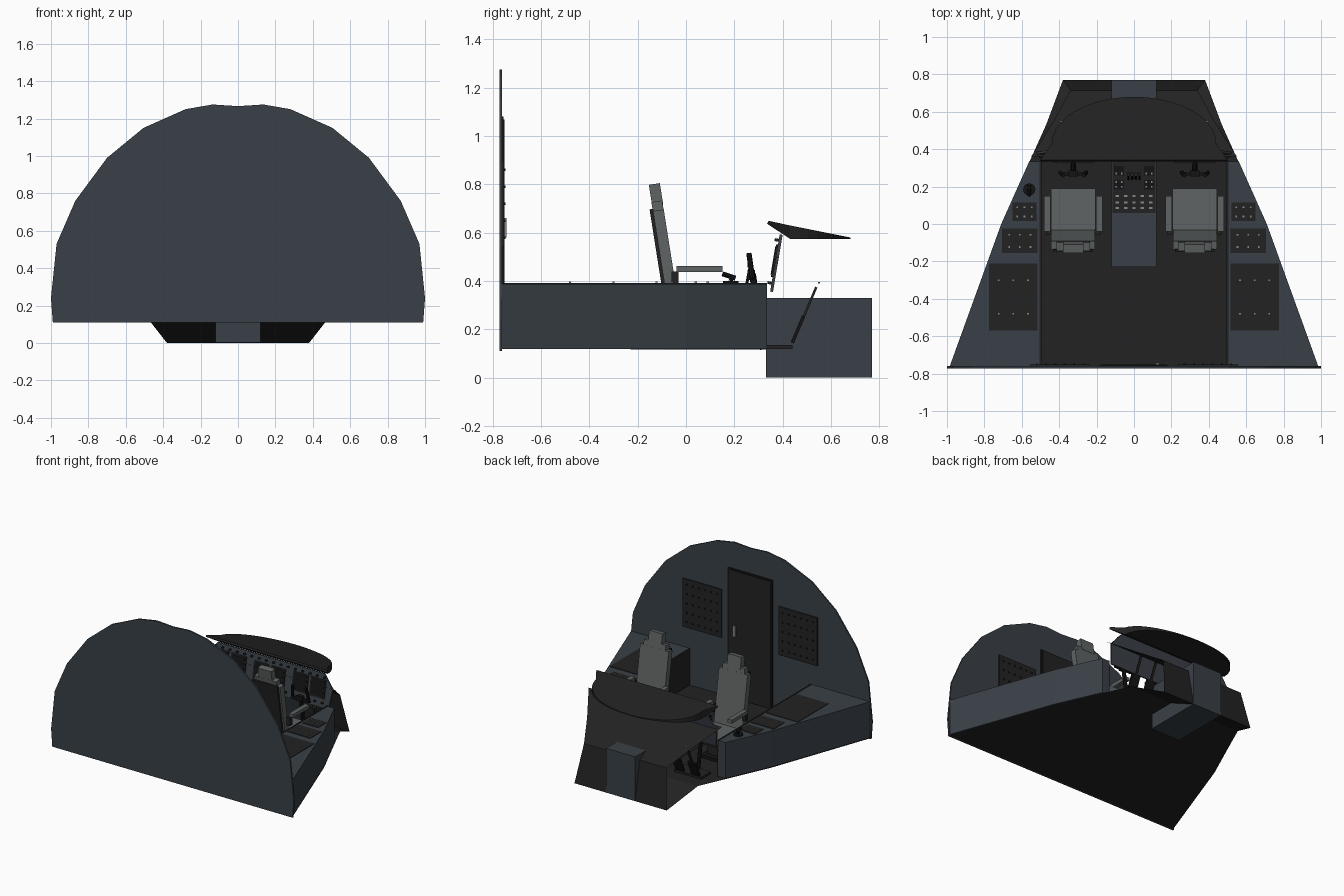
import bpy
import bmesh
from math import radians, cos, sin, pi
from mathutils import Matrix, Vector

cube = bpy.data.objects.get("Cube")
if cube:
    bpy.data.objects.remove(cube)


def material(name, r, g, b):
    m = bpy.data.materials.new(name)
    m.use_nodes = True
    m.diffuse_color = (r, g, b, 1)
    m.node_tree.nodes["Principled BSDF"].inputs["Base Color"].default_value = (r, g, b, 1)
    return m


SLATE = material("slate_blue", .041, .051, .063)
DARK = material("charcoal", .016, .016, .016)
BLACK = material("black", .007, .007, .007)
SEAT = material("seat_grey", .115, .125, .125)
KNOB = material("knob_grey", .25, .25, .25)
SIDES = (("left", 1), ("right", -1))


def finish(name, bm, mat, loc=(0, 0, 0), tilt=0):
    bmesh.ops.recalc_face_normals(bm, faces=bm.faces)
    mesh = bpy.data.meshes.new(name)
    bm.to_mesh(mesh)
    bm.free()
    mesh.materials.append(mat)
    ob = bpy.data.objects.new(name, mesh)
    ob.location = loc
    ob.rotation_euler.x = radians(tilt)
    bpy.context.collection.objects.link(ob)
    return ob


def boxes(name, centres, size, mat, tilt=0, loc=(0, 0, 0)):
    """Equal boxes joined into one object."""
    bm = bmesh.new()
    for c in centres:
        bmesh.ops.create_cube(bm, size=1, matrix=Matrix.Translation(c) @ Matrix.Diagonal((*size, 1)))
    return finish(name, bm, mat, loc, tilt)


def box(name, loc, size, mat, tilt=0):
    return boxes(name, [(0, 0, 0)], size, mat, tilt, loc)


def span(name, x, y, z, mat):
    """Box given by its ranges."""
    r = (x, y, z)
    return box(name, [(a + b) / 2 for a, b in r], [abs(b - a) for a, b in r], mat)


def prism(name, outline, offset, mat):
    """Polygon extruded along an offset."""
    bm = bmesh.new()
    face = bm.faces.new([bm.verts.new(p) for p in outline])
    new = bmesh.ops.extrude_face_region(bm, geom=[face])["geom"]
    bmesh.ops.translate(bm, vec=offset, verts=[v for v in new if isinstance(v, bmesh.types.BMVert)])
    return finish(name, bm, mat)


def strip(name, rows, mat):
    """Sheet lofted through symmetric rows of (half width, y, z)."""
    bm = bmesh.new()
    pairs = [[bm.verts.new((s * w, y, z)) for s in (1, -1)] for w, y, z in rows]
    for (a, b), (c, d) in zip(pairs, pairs[1:]):
        bm.faces.new((a, b, d, c))
    return finish(name, bm, mat)


def rod(name, a, b, radius, mat, sides=8):
    a, b = Vector(a), Vector(b)
    bm = bmesh.new()
    turn = (b - a).to_track_quat('Z', 'Y').to_matrix().to_4x4()
    bmesh.ops.create_cone(bm, cap_ends=True, segments=sides, radius1=radius, radius2=radius,
                          depth=(b - a).length, matrix=Matrix.Translation((a + b) / 2) @ turn)
    return finish(name, bm, mat)


def grid(xs, ys, z):
    return [(x, y, z) for x in xs for y in ys]


# Rear bulkhead with door and breaker panels
half = [(.99, .11), (1, .24), (.97, .53), (.87, .76), (.7, .99), (.505, 1.15), (.28, 1.25), (.135, 1.275)]
arch = half + [(0, 1.266)] + [(-x, z) for x, z in reversed(half)]
prism("rear_bulkhead", [(x, -.772, z) for x, z in arch], (0, .012, 0), SLATE)
span("door_frame", (-.185, .185), (-.76, -.755), (.12, 1.08), BLACK)
span("door", (-.172, .172), (-.757, -.75), (.12, 1.068), DARK)
span("door_handle", (.115, .135), (-.75, -.742), (.58, .66), KNOB)
for side, s in SIDES:
    span(side + "_breaker_panel", (s * .235, s * .555), (-.76, -.752), (.54, .9), DARK)
    boxes(side + "_breakers", [(s * (.27 + .05 * i), -.75, .58 + .07 * j) for i in range(6) for j in range(5)],
          (.01, .008, .01), BLACK)

# Floor, footwell ramp and nose skin
strip("floor", [(.985, -.76, .115), (.71, 0, .115), (.56, .33, .115), (.47, .53, .115), (.38, .77, 0)], DARK)
strip("nose_front", [(.38, .77, 0), (.34, .715, .285)], DARK)
strip("nose_hood", [(.34, .715, .285), (.43, .55, .39), (.55, .36, .51)], DARK)
boxes("hood_fasteners", [(-.39, .55, .393), (.39, .55, .393)], (.008, .008, .006), KNOB)
span("nose_centre_box", (-.12, .12), (.33, .77), (.002, .33), SLATE)

# Side consoles with inset control plates
for side, s in SIDES:
    outline = [(.5, -.76), (.985, -.76), (.71, 0), (.56, .335), (.5, .335)]
    prism(side + "_console", [(s * x, y, .12) for x, y in outline], (0, 0, .268), SLATE)
    span(side + "_console_trim", (s * .495, s * .505), (-.755, .335), (.12, .391), DARK)
    plates = [("aft", .515, .775, -.57, -.21), ("middle", .515, .705, -.155, -.025), ("forward", .52, .65, .015, .115)]
    for part, x0, x1, y0, y1 in plates:
        w, d = x1 - x0, y1 - y0
        span(f"{side}_{part}_plate", (s * x0, s * x1), (y0, y1), (.386, .392), DARK)
        boxes(f"{side}_{part}_knobs", grid([s * (x0 + w * k) for k in (.2, .5, .8)], [y0 + d * .25, y0 + d * .75], .394),
              (.009, .009, .008), KNOB)

# Steering tiller on one console
rod("tiller_base", (-.56, .185, .388), (-.56, .185, .4), .033, BLACK, 12)
rod("tiller_stem", (-.56, .185, .4), (-.56, .195, .425), .009, BLACK)
rod("tiller_grip", (-.56, .15, .43), (-.56, .205, .412), .01, BLACK)

# Centre pedestal with levers
span("pedestal", (-.12, .12), (-.23, .335), (.118, .33), SLATE)
span("pedestal_plate", (-.115, .115), (.06, .335), (.33, .337), DARK)
boxes("pedestal_keys", grid([-.09, -.045, 0, .045, .09], [.085, .115, .15], .34), (.018, .01, .008), KNOB)
boxes("pedestal_displays", grid([-.08, .08], [.21, .285], .338), (.055, .05, .006), BLACK)
boxes("pedestal_switches", grid([-.095, -.065, .065, .095], [.2, .225, .27], .342), (.009, .009, .008), KNOB)
for i, x in enumerate((-.03, -.01, .01, .03)):
    rod(f"thrust_lever_{i + 1}", (x, .24, .33), (x, .265, .46), .006, BLACK)
    box(f"thrust_lever_grip_{i + 1}", (x, .265, .465), (.016, .02, .018), DARK)

# Instrument panel, built upright around its centre and leaned forward
LEAN, MID = -9.5, (0, .367, .47)
prism_half = [(.5, -.115), (.52, .03), (.44, .125)]
panel = prism("instrument_panel", [(x, 0, z) for x, z in prism_half + [(-x, z) for x, z in reversed(prism_half)]],
              (0, .012, 0), SLATE)
panel.location = MID
panel.rotation_euler.x = radians(LEAN)
screens = [(s * x, -.003, .015) for s in (1, -1) for x in (.4, .255)]
boxes("flight_displays", screens, (.125, .008, .135), DARK, LEAN, MID)
boxes("flight_screens", [(x, -.008, z) for x, y, z in screens], (.105, .004, .115), BLACK, LEAN, MID)
boxes("engine_displays", [(-.07, -.003, .01), (.07, -.003, .01)], (.12, .008, .13), DARK, LEAN, MID)
boxes("engine_screens", [(-.07, -.008, .01), (.07, -.008, .01)], (.1, .004, .11), BLACK, LEAN, MID)
boxes("panel_knobs", [(-.45 + .06 * i, -.008, z) for i in range(16) for z in (-.08, .1)], (.012, .018, .012), DARK, LEAN, MID)

# Glareshield: half ellipse with a flat base and a sloping top
bm = bmesh.new()
arc = [(.44 * cos(pi * i / 20), .43 + .25 * sin(pi * i / 20)) for i in range(21)]
low = [bm.verts.new((x, y, .575)) for x, y in arc]
top = [bm.verts.new((x, y, .58 + (.68 - y) * .2)) for x, y in arc]
back = [bm.verts.new((s * .5, y, z)) for s in (1, -1) for y, z in ((.335, .637), (.342, .649))]
for i in range(20):
    bm.faces.new((low[i], low[i + 1], top[i + 1], top[i]))
bm.faces.new(low)
bm.faces.new(top + [back[3], back[1]])
bm.faces.new([low[0], low[-1], back[2], back[0]])
bm.faces.new([back[0], back[1], back[3], back[2]])
bm.faces.new([low[0], top[0], back[1], back[0]])
bm.faces.new([low[-1], top[-1], back[3], back[2]])
finish("glareshield", bm, DARK)

# Seats, control columns and pedals, one set per pilot
for side, s in SIDES:
    c = s * .325
    span(side + "_seat_rail", (c - .1, c + .1), (-.09, .15), (.117, .14), BLACK)
    span(side + "_seat_base", (c - .07, c + .07), (-.06, .11), (.14, .25), DARK)
    span(side + "_seat_pan", (c - .115, c + .115), (-.07, .18), (.24, .26), DARK)
    span(side + "_seat_cushion", (c - .12, c + .12), (-.07, .19), (.26, .31), SEAT)
    box(side + "_seat_back", (c, -.083, .495), (.235, .045, .4), SEAT, 9)
    box(side + "_seat_shoulder", (c, -.117, .705), (.18, .045, .05), SEAT, 9)
    box(side + "_headrest", (c, -.124, .757), (.11, .046, .09), SEAT, 9)
    box(side + "_seat_shell", (c, -.112, .5), (.21, .015, .4), DARK, 9)
    boxes(side + "_armrests", [(c - .14, .055, .45), (c + .14, .055, .45)], (.035, .19, .026), SEAT)
    boxes(side + "_armrest_brackets", [(c - .13, -.045, .41), (c + .13, -.045, .41)], (.03, .03, .06), DARK)
    rod(side + "_yoke_column", (c, .32, .117), (c, .275, .43), .014, BLACK)
    box(side + "_yoke_hub", (c, .27, .425), (.05, .03, .04), BLACK)
    box(side + "_yoke_bar", (c, .268, .42), (.14, .016, .02), BLACK)
    for k in (-1, 1):
        rod(f"{side}_yoke_grip_{'inner' if k * s < 0 else 'outer'}", (c + k * .07, .275, .41),
            (c + k * .055, .26, .515), .011, BLACK)
    span(side + "_footrest", (c - .11, c + .11), (.33, .44), (.12, .136), DARK)
    boxes(side + "_pedals", [(c - .065, 0, 0), (c + .065, 0, 0)], (.07, .014, .12), BLACK, -23, (0, .463, .2))
    boxes(side + "_pedal_arms", [(c - .065, 0, 0), (c + .065, 0, 0)], (.016, .01, .25), DARK, -23, (0, .49, .26))
